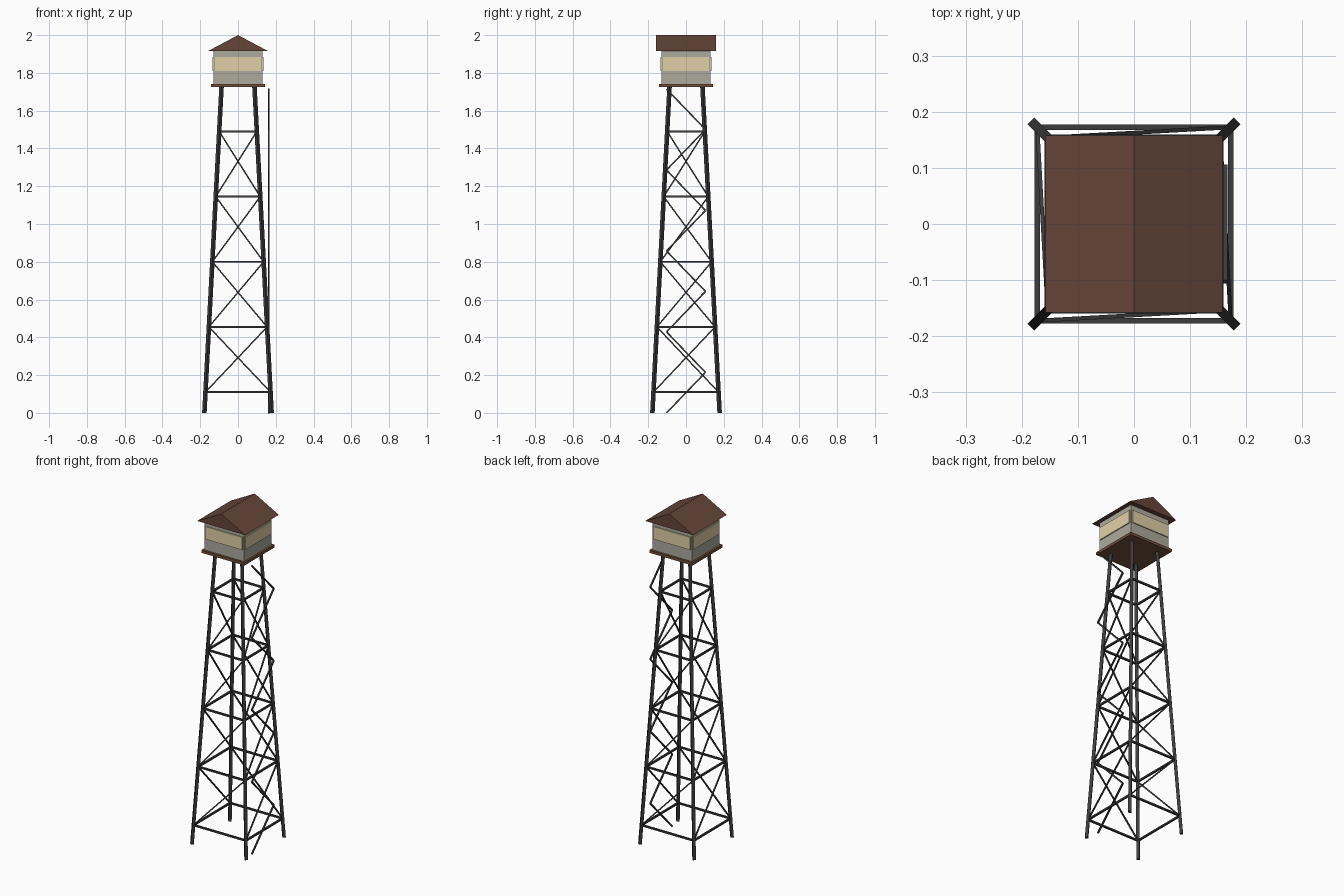
import bpy, bmesh
from mathutils import Vector, Matrix

if "Cube" in bpy.data.objects:
    bpy.data.objects.remove(bpy.data.objects["Cube"])


def material(name, rgb):
    m = bpy.data.materials.new(name)
    m.diffuse_color = (*rgb, 1)
    m.use_nodes = True
    m.node_tree.nodes["Principled BSDF"].inputs["Base Color"].default_value = m.diffuse_color
    return m


STEEL = material("dark_steel", (0.045, 0.045, 0.048))
WALL = material("pale_wall", (0.42, 0.40, 0.34))
GLASS = material("cream_window", (0.75, 0.63, 0.38))
WOOD = material("wood_deck", (0.17, 0.08, 0.045))
ROOF = material("brown_roof", (0.13, 0.06, 0.042))


def finish(name, bm, mat):
    me = bpy.data.meshes.new(name)
    bmesh.ops.recalc_face_normals(bm, faces=bm.faces)
    bm.to_mesh(me)
    bm.free()
    me.materials.append(mat)
    ob = bpy.data.objects.new(name, me)
    bpy.context.collection.objects.link(ob)


def box(name, center, size, mat):
    bm = bmesh.new()
    bmesh.ops.create_cube(bm, size=1, matrix=Matrix.Translation(center) @ Matrix.Diagonal((*size, 1)))
    finish(name, bm, mat)


# square bar between two points
def beam(name, a, b, t):
    a, b = Vector(a), Vector(b)
    d = b - a
    rot = d.to_track_quat('Z', 'Y').to_matrix().to_4x4()
    bm = bmesh.new()
    bmesh.ops.create_cube(bm, size=1, matrix=Matrix.Translation((a + b) / 2) @ rot
                          @ Matrix.Diagonal((t, t, d.length, 1)))
    finish(name, bm, STEEL)


CORNERS = [(-1, -1), (1, -1), (1, 1), (-1, 1)]


def leg_point(i, z):
    r = 0.178 - 0.0526 * z
    sx, sy = CORNERS[i % 4]
    return (sx * r, sy * r, z)


# legs, girts and one rising brace per panel
levels = [0.11 + 0.345 * k for k in range(5)]
for i in range(4):
    beam(f"leg_{i}", leg_point(i, 0), leg_point(i, 1.73), 0.017)
    for k, z in enumerate(levels):
        beam(f"girt_{i}_{k}", leg_point(i, z), leg_point(i + 1, z), 0.010)
        if k < 4:
            beam(f"brace_{i}_{k}", leg_point(i, z), leg_point(i + 1, levels[k + 1]), 0.007)

# zigzag stair on the right side
for k in range(8):
    s = -1 if k % 2 == 0 else 1
    beam(f"stair_flight_{k}", (0.163, 0.103 * s, 0.2143 * k),
         (0.163, -0.103 * s, 0.2143 * (k + 1)), 0.008)

# deck, cabin and window bands
box("deck", (0, 0, 1.733), (0.284, 0.284, 0.016), WOOD)
box("cabin", (0, 0, 1.828), (0.26, 0.26, 0.176), WALL)
for s, side in ((-1, "a"), (1, "b")):
    box(f"window_y_{side}", (0, s * 0.131, 1.847), (0.245, 0.01, 0.075), GLASS)
    box(f"window_x_{side}", (s * 0.131, 0, 1.847), (0.01, 0.245, 0.075), GLASS)

# gable roof prism, ridge along y
bm = bmesh.new()
tri = [bm.verts.new(p) for p in ((-0.158, -0.158, 1.916), (0.158, -0.158, 1.916), (0, -0.158, 2.0))]
face = bm.faces.new(tri)
ext = bmesh.ops.extrude_face_region(bm, geom=[face], use_keep_orig=True)
bmesh.ops.translate(bm, vec=(0, 0.316, 0),
                    verts=[g for g in ext["geom"] if isinstance(g, bmesh.types.BMVert)])
finish("roof", bm, ROOF)
